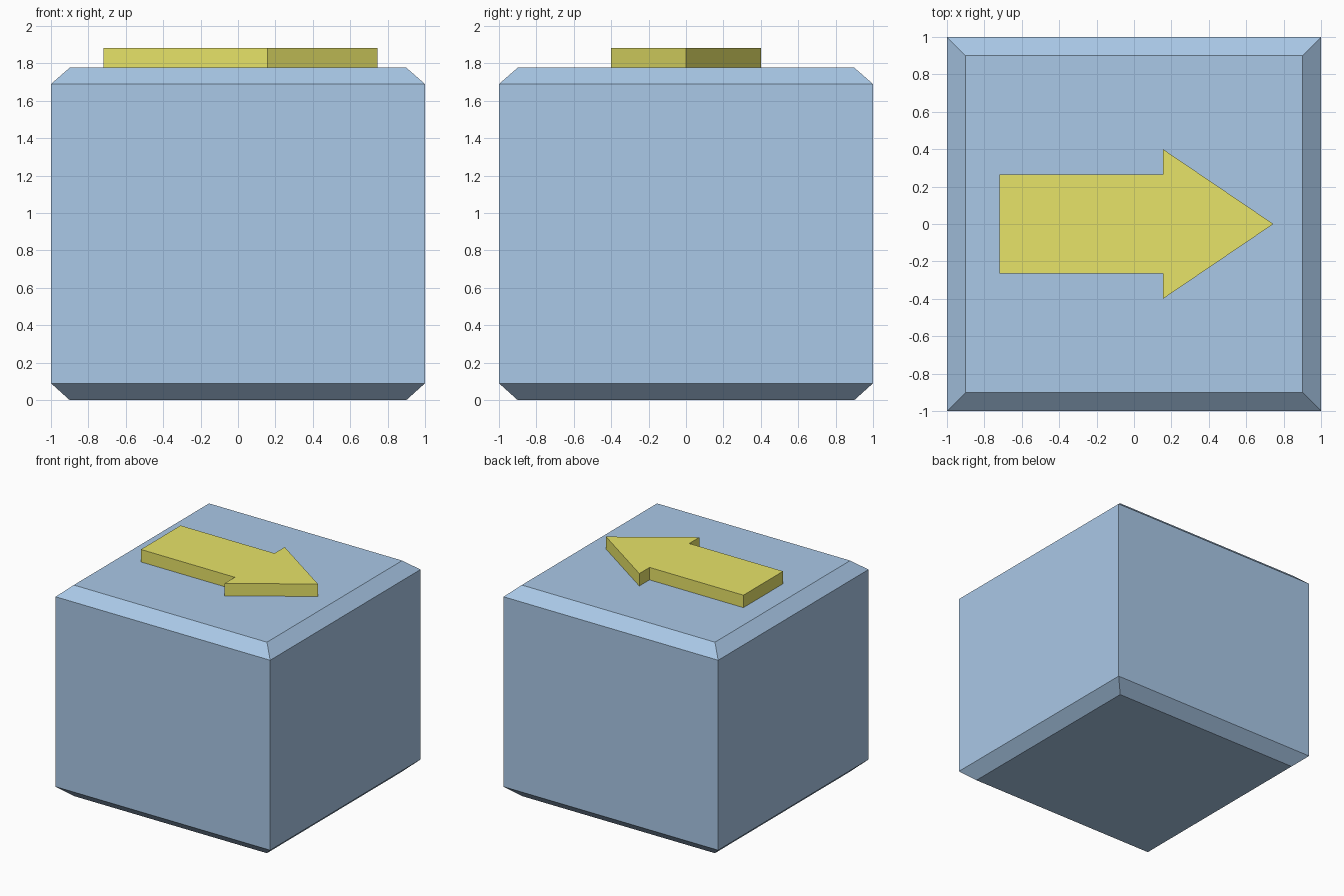
import bpy
import bmesh

if "Cube" in bpy.data.objects:
    bpy.data.objects.remove(bpy.data.objects["Cube"])


def material(name, color):
    mat = bpy.data.materials.new(name)
    mat.diffuse_color = (*color, 1)
    mat.use_nodes = True
    mat.node_tree.nodes["Principled BSDF"].inputs["Base Color"].default_value = mat.diffuse_color
    return mat


def stacked_solid(name, rings, mat):
    """Join matching counter-clockwise rings, bottom to top, and cap both ends."""
    bm = bmesh.new()
    loops = [[bm.verts.new(p) for p in ring] for ring in rings]
    n = len(loops[0])
    for low, high in zip(loops, loops[1:]):
        for i in range(n):
            j = (i + 1) % n
            bm.faces.new((low[i], low[j], high[j], high[i]))
    bm.faces.new(loops[0][::-1])
    bm.faces.new(loops[-1])
    bmesh.ops.recalc_face_normals(bm, faces=bm.faces)
    mesh = bpy.data.meshes.new(name)
    bm.to_mesh(mesh)
    bm.free()
    mesh.materials.append(mat)
    obj = bpy.data.objects.new(name, mesh)
    bpy.context.collection.objects.link(obj)
    return obj


blue = material("blue", (0.40, 0.58, 0.80))
yellow = material("yellow", (0.80, 0.77, 0.14))

# Block with chamfered top and bottom rims and sharp vertical corners
corners = [(-1, -1), (1, -1), (1, 1), (-1, 1)]
levels = [(0.9, 0), (1, 0.09), (1, 1.69), (0.9, 1.777)]
stacked_solid("block", [[(x * r, y * r, z) for x, y in corners] for r, z in levels], blue)

# Raised arrow on the top, pointing to +x: half outline mirrored across y
half = [(-0.72, -0.264), (0.155, -0.264), (0.155, -0.4)]
outline = half + [(0.745, 0)] + [(x, -y) for x, y in reversed(half)]
stacked_solid("arrow", [[(x, y, z) for x, y in outline] for z in (1.777, 1.882)], yellow)
